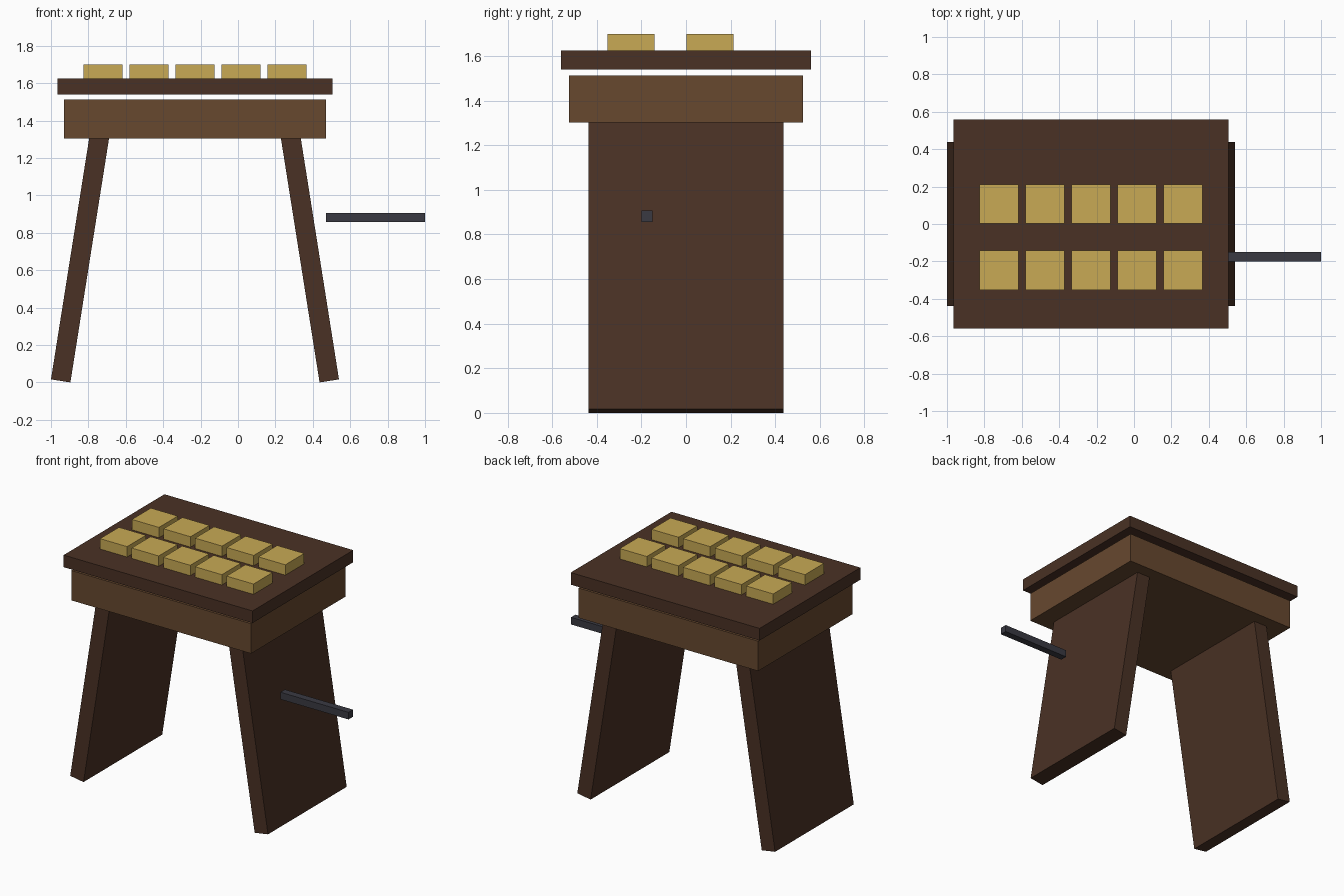
import bpy, bmesh, math
from mathutils import Matrix, Vector

if "Cube" in bpy.data.objects:
    bpy.data.objects.remove(bpy.data.objects["Cube"])


def material(name, rgb):
    m = bpy.data.materials.new(name)
    m.diffuse_color = (*rgb, 1)
    m.use_nodes = True
    m.node_tree.nodes["Principled BSDF"].inputs["Base Color"].default_value = m.diffuse_color
    return m


DARK = material("dark wood", (0.068, 0.031, 0.018))
WOOD = material("warm wood", (0.135, 0.065, 0.028))
GOLD = material("gold", (0.58, 0.40, 0.09))
IRON = material("dark iron", (0.042, 0.042, 0.055))


def box(name, centre, size, mat, tilt=0.0):
    """Flat-faced box, optionally tilted about the y axis."""
    bm = bmesh.new()
    bmesh.ops.create_cube(bm, size=1, matrix=Matrix.Diagonal((*size, 1)))
    mesh = bpy.data.meshes.new(name)
    bm.to_mesh(mesh)
    bm.free()
    mesh.materials.append(mat)
    ob = bpy.data.objects.new(name, mesh)
    ob.location = centre
    ob.rotation_euler.y = tilt
    bpy.context.collection.objects.link(ob)
    return ob


BODY_X = -0.23  # centre line of the stand; the handle sticks out to the right

# Apron box and top board, with a narrow gap between them
box("apron", (BODY_X, 0, 1.408), (1.40, 1.05, 0.21), WOOD)
box("top_board", (BODY_X, 0, 1.583), (1.47, 1.12, 0.085), DARK)

# Two splayed slab legs, running up into the apron
TILT, LEG_LENGTH, LEG_THICK = math.radians(9), 1.38, 0.105
for side, name in ((-1, "left_leg"), (1, "right_leg")):
    foot = Vector((BODY_X + side * 0.718, 0, 0.0082))
    up = Vector((-side * math.sin(TILT), 0, math.cos(TILT)))
    box(name, foot + up * LEG_LENGTH / 2, (LEG_THICK, 0.875, LEG_LENGTH),
        DARK, -side * TILT)

# Two rows of five blocks on the top board
for row, y in enumerate((-0.247, 0.107)):
    for col in range(5):
        box(f"block_{row + 1}_{col + 1}", (-0.722 + 0.246 * col, y, 1.661),
            (0.21, 0.21, 0.075), GOLD)

# Side handle bar
box("handle", (0.735, -0.175, 0.882), (0.53, 0.05, 0.05), IRON)
